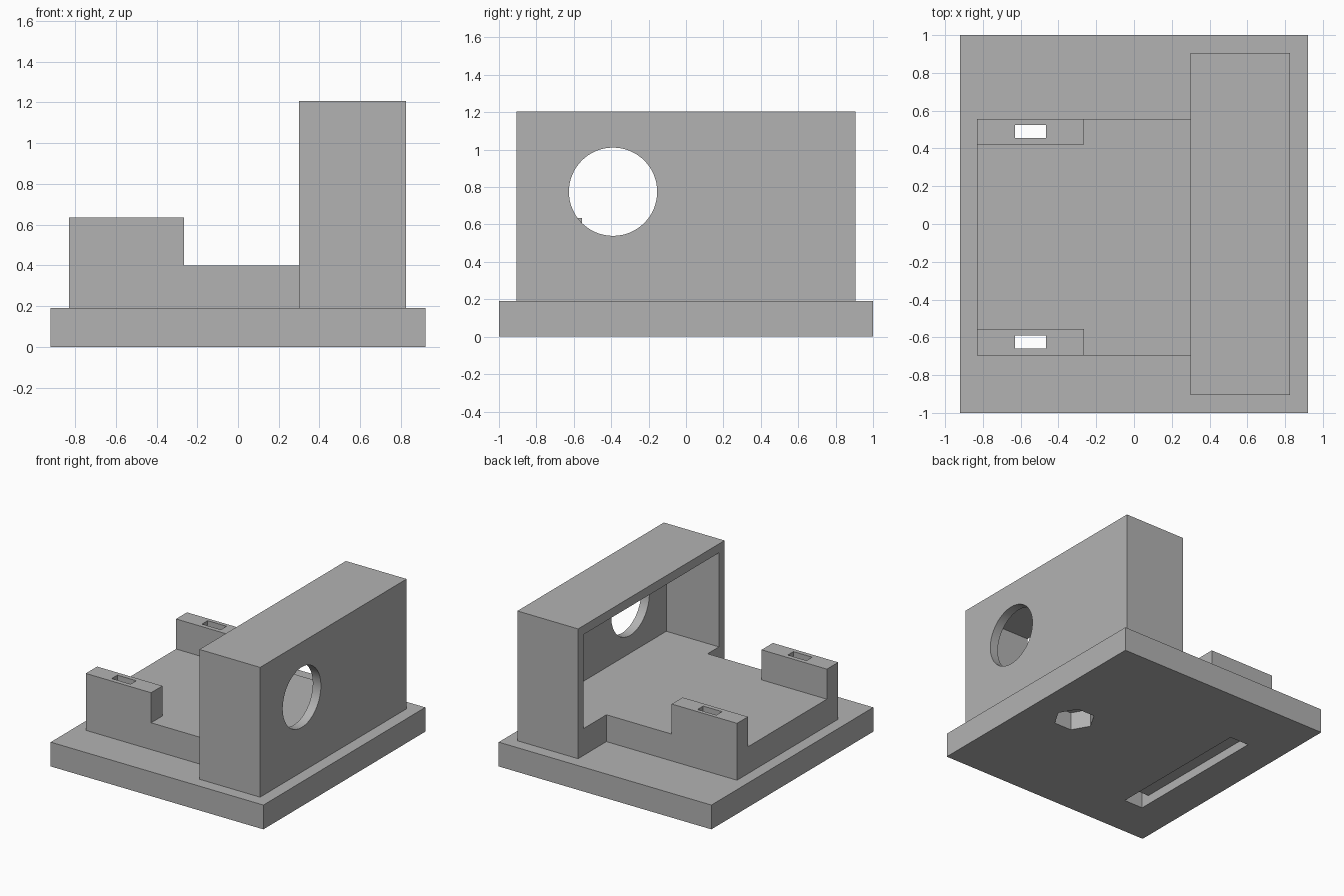
import bpy
from math import pi

if "Cube" in bpy.data.objects:
    bpy.data.objects.remove(bpy.data.objects["Cube"], do_unlink=True)

grey = bpy.data.materials.new("plain grey")
grey.use_nodes = True
grey.diffuse_color = (0.45, 0.45, 0.45, 1)
grey.node_tree.nodes["Principled BSDF"].inputs["Base Color"].default_value = grey.diffuse_color


def box(name, x, y, z):
    """Box from (low, high) ranges on each axis."""
    spans = (x, y, z)
    bpy.ops.mesh.primitive_cube_add(size=1, location=[(a + b) / 2 for a, b in spans])
    ob = bpy.context.object
    ob.name = name
    ob.scale = [b - a for a, b in spans]
    bpy.ops.object.transform_apply(location=True, rotation=False, scale=True)
    ob.data.materials.append(grey)
    return ob


def prism(name, sides, radius, depth, location, rotation=(0, 0, 0)):
    bpy.ops.mesh.primitive_cylinder_add(vertices=sides, radius=radius, depth=depth,
                                        location=location, rotation=rotation)
    ob = bpy.context.object
    ob.name = name
    ob.data.materials.append(grey)
    return ob


def combine(body, tool, operation):
    """Apply a boolean to the body and discard the tool."""
    mod = body.modifiers.new(tool.name, "BOOLEAN")
    mod.operation = operation
    mod.solver = "EXACT"
    mod.object = tool
    bpy.context.view_layer.objects.active = body
    bpy.ops.object.modifier_apply(modifier=mod.name)
    bpy.data.objects.remove(tool, do_unlink=True)


BASE, DECK, POST, TOP = 0.19, 0.40, 0.635, 1.205
WALL = 0.07
SLOT_X = (-0.63, -0.467)

body = box("slotted_mount_body", (-0.92, 0.92), (-1, 1), (0, BASE))

# Raised deck, upright housing and the two strap posts
parts = [
    box("housing", (0.30, 0.825), (-0.905, 0.905), (BASE / 2, TOP)),
    box("deck", (-0.83, 0.5), (-0.695, 0.555), (BASE / 2, DECK)),
    box("post_left", (-0.83, -0.265), (0.42, 0.555), (DECK - WALL, POST)),
    box("post_right", (-0.83, -0.265), (-0.695, -0.555), (DECK - WALL, POST)),
]
for part in parts:
    combine(body, part, "UNION")

# Housing cavity, round window, strap channel with its slots, and nut pocket
cutters = [
    box("cavity", (0.2, 0.825 - WALL), (-0.905 + WALL, 0.905 - WALL), (DECK, TOP - WALL)),
    prism("window", 64, 0.236, 0.3, (0.8, -0.39, 0.775), (0, pi / 2, 0)),
    box("strap_channel", SLOT_X, (-0.66, 0.525), (-0.1, WALL)),
    box("slot_left", SLOT_X, (0.455, 0.525), (-0.1, 0.8)),
    box("slot_right", SLOT_X, (-0.66, -0.59), (-0.1, 0.8)),
    prism("nut_pocket", 6, 0.15, 0.28, (0.56, 0, 0), (0, 0, pi / 2)),
]
for cutter in cutters:
    combine(body, cutter, "DIFFERENCE")

bpy.ops.object.select_all(action="DESELECT")
body.select_set(True)
bpy.context.view_layer.objects.active = body
bpy.ops.object.shade_smooth_by_angle()
